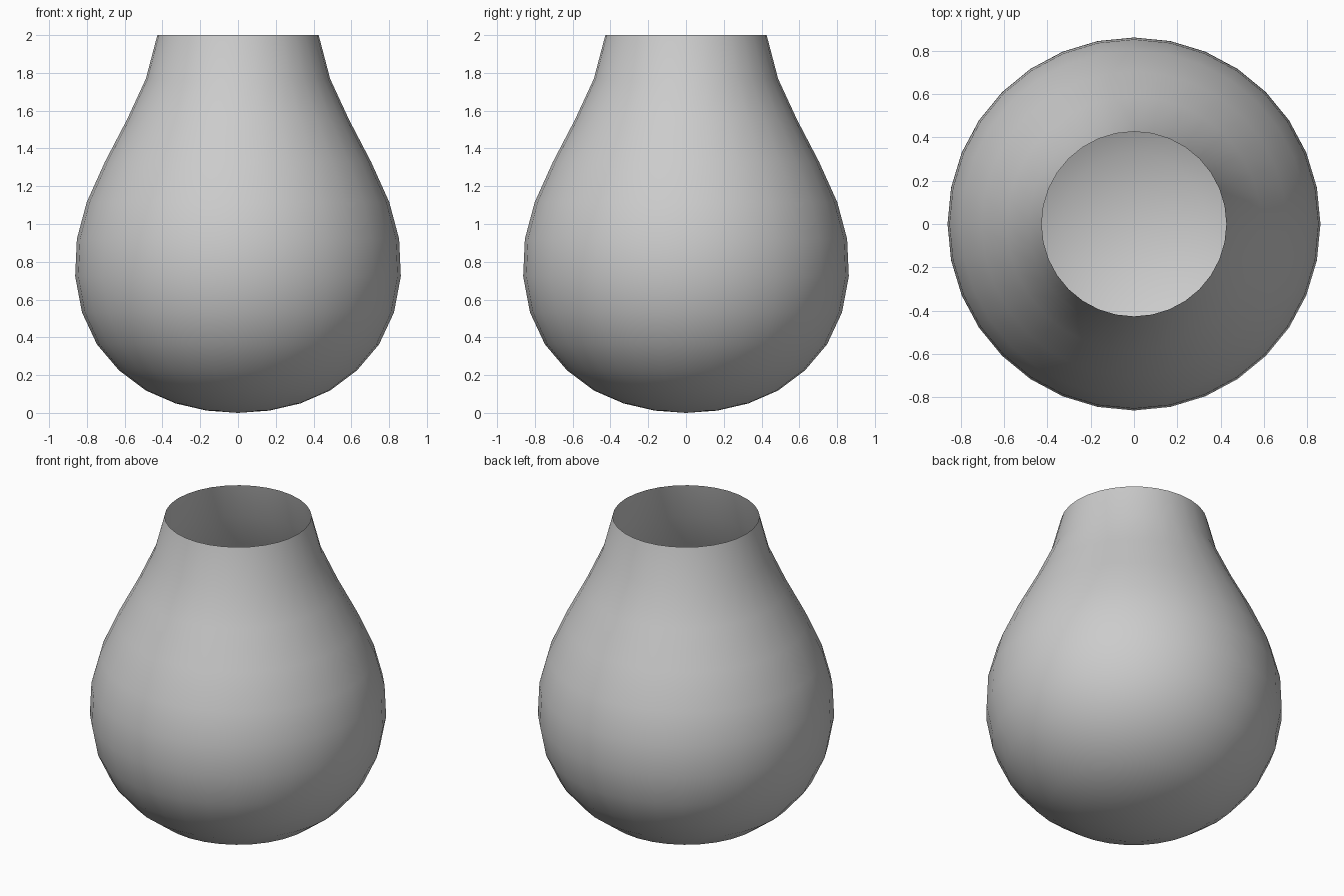
import bpy, bmesh, math

if "Cube" in bpy.data.objects:
    bpy.data.objects.remove(bpy.data.objects["Cube"])

SIDES = 32
# (radius, height) from the base ring up to the open rim
PROFILE = [(0.165, 0.012), (0.33, 0.05), (0.487, 0.118), (0.63, 0.225),
           (0.747, 0.363), (0.826, 0.532), (0.862, 0.723), (0.853, 0.921),
           (0.801, 1.115), (0.705, 1.328), (0.588, 1.552), (0.488, 1.768),
           (0.427, 2.0)]


def lathe(name, profile, sides):
    bm = bmesh.new()
    rings = [[bm.verts.new((r * math.cos(math.tau * i / sides),
                            r * math.sin(math.tau * i / sides), z))
              for i in range(sides)] for r, z in profile]
    pole = bm.verts.new((0, 0, 0))
    for i in range(sides):
        j = (i + 1) % sides
        bm.faces.new((pole, rings[0][j], rings[0][i]))
        for low, high in zip(rings, rings[1:]):
            bm.faces.new((low[i], low[j], high[j], high[i]))
    for face in bm.faces:
        face.smooth = True
    mesh = bpy.data.meshes.new(name)
    bm.to_mesh(mesh)
    bm.free()
    obj = bpy.data.objects.new(name, mesh)
    bpy.context.collection.objects.link(obj)
    return obj


# Single-walled vase, rounded base and open mouth
lathe("vase_body", PROFILE, SIDES)
